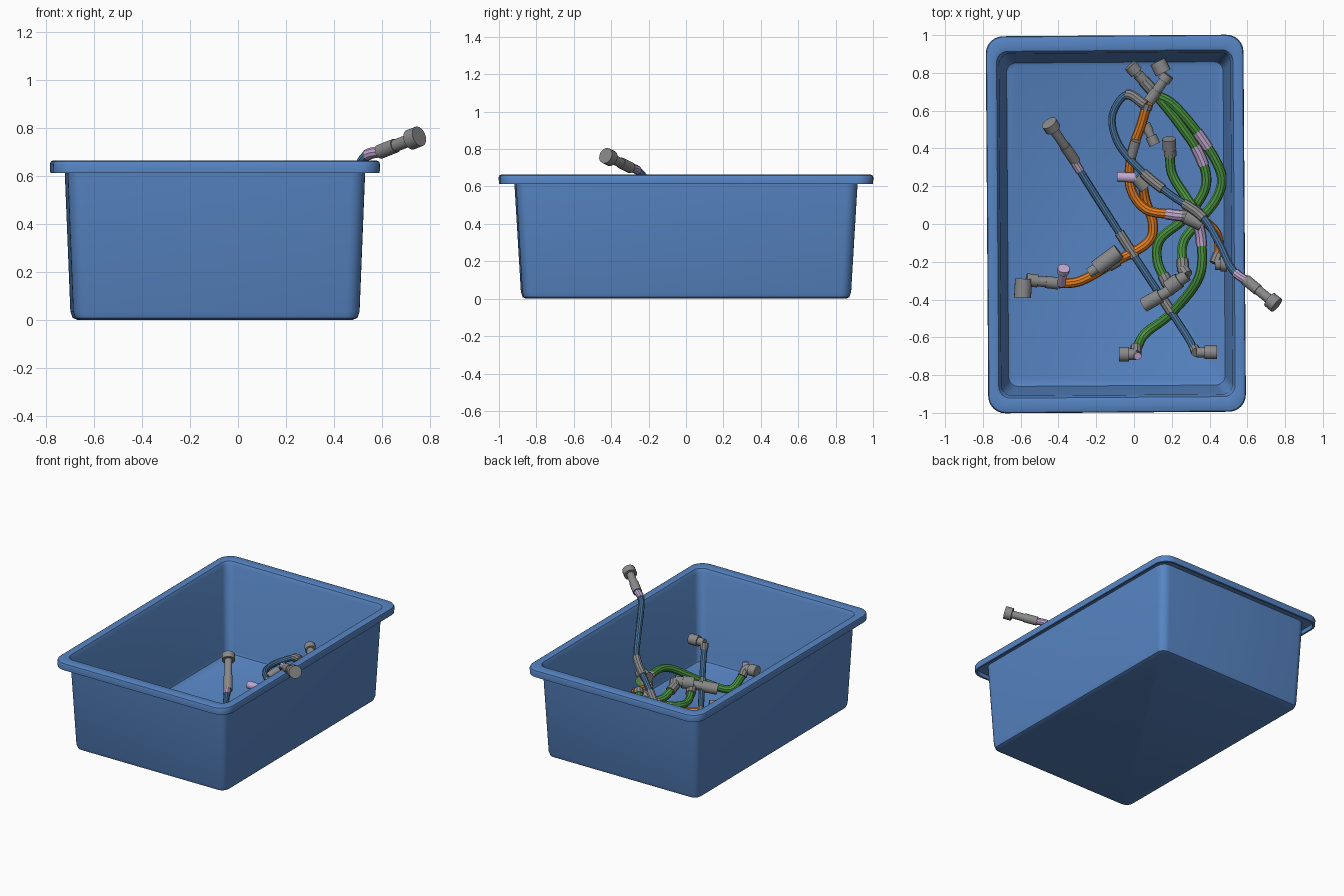
import bpy
import bmesh
import math
from mathutils import Vector, Matrix

cube = bpy.data.objects.get("Cube")
if cube:
    bpy.data.objects.remove(cube, do_unlink=True)


def make_material(name, color):
    material = bpy.data.materials.new(name)
    material.diffuse_color = (*color, 1)
    material.use_nodes = True
    shader = material.node_tree.nodes["Principled BSDF"]
    shader.inputs["Base Color"].default_value = (*color, 1)
    shader.inputs["Roughness"].default_value = .6
    return material


bin_blue = make_material("bin blue", (.095, .235, .55))
hose_blue = make_material("hose blue", (.065, .17, .33))
hose_green = make_material("hose green", (.07, .3, .05))
hose_orange = make_material("hose orange", (.78, .21, .015))
metal_grey = make_material("metal grey", (.25, .25, .25))
sleeve_lilac = make_material("sleeve lilac", (.53, .39, .63))


def finish(obj, material):
    """Give an object its colour and smooth shading with sharp edges kept."""
    obj.data.materials.clear()
    obj.data.materials.append(material)
    bpy.ops.object.select_all(action="DESELECT")
    obj.select_set(True)
    bpy.context.view_layer.objects.active = obj
    bpy.ops.object.shade_smooth_by_angle(angle=math.radians(35))
    return obj


def rounded_ring(bm, half_x, half_y, z, radius, steps=7):
    """One loop of vertices around a rounded rectangle."""
    ring = []
    for corner, (sx, sy) in enumerate([(1, 1), (-1, 1), (-1, -1), (1, -1)]):
        for step in range(steps):
            angle = (corner + step / (steps - 1)) * math.pi / 2
            ring.append(bm.verts.new((
                sx * (half_x - radius) + radius * math.cos(angle),
                sy * (half_y - radius) + radius * math.sin(angle), z)))
    return ring


def build_bin():
    """Tapered open bin with a hooked, overhanging lip."""
    profile = [
        (.568, .85, 0, .04), (.588, .87, .008, .05), (.597, .879, .035, .055),
        (.621, .915, .64, .06),                                # outer wall
        (.664, .98, .64, .08), (.666, .982, .613, .08),        # lip underside
        (.68, .996, .613, .09), (.682, .998, .648, .09),       # lip edge
        (.678, .994, .659, .09), (.668, .984, .664, .085),
        (.637, .93, .664, .07), (.626, .918, .66, .06),        # opening
        (.612, .905, .635, .055),
        (.58, .863, .05, .05), (.573, .856, .03, .05), (.555, .838, .022, .04),
    ]
    bm = bmesh.new()
    rings = [rounded_ring(bm, *section) for section in profile]
    for low, high in zip(rings, rings[1:]):
        for i in range(len(low)):
            j = (i + 1) % len(low)
            bm.faces.new((low[i], low[j], high[j], high[i]))
    bm.faces.new(list(reversed(rings[0])))
    bm.faces.new(rings[-1])
    bmesh.ops.recalc_face_normals(bm, faces=bm.faces)
    mesh = bpy.data.meshes.new("bin")
    bm.to_mesh(mesh)
    bm.free()
    obj = bpy.data.objects.new("bin", mesh)
    bpy.context.collection.objects.link(obj)
    obj.location.x = -.096
    obj.rotation_euler.z = math.radians(.4)
    finish(obj, bin_blue)


def path_point(points, t):
    """Smooth path through the points; t counts points from the start."""
    i = min(max(int(t), 0), len(points) - 2)
    f = t - i
    b, c = points[i], points[i + 1]
    a = points[i - 1] if i else b * 2 - c
    d = points[i + 2] if i + 2 < len(points) else c * 2 - b
    return (b * 2 + (c - a) * f + (a * 2 - b * 5 + c * 4 - d) * f ** 2
            + (b * 3 - a - c * 3 + d) * f ** 3) / 2


def tube(name, points, radius, material):
    """Round capped tube along a list of points."""
    curve = bpy.data.curves.new(name, "CURVE")
    curve.dimensions = "3D"
    curve.bevel_depth = radius
    curve.bevel_resolution = 3
    curve.use_fill_caps = True
    spline = curve.splines.new("POLY")
    spline.points.add(len(points) - 1)
    for target, point in zip(spline.points, points):
        target.co = (*point, 1)
    obj = bpy.data.objects.new(name, curve)
    bpy.context.collection.objects.link(obj)
    bpy.ops.object.select_all(action="DESELECT")
    obj.select_set(True)
    bpy.context.view_layer.objects.active = obj
    bpy.ops.object.convert(target="MESH")
    return finish(bpy.context.view_layer.objects.active, material)


def rod(name, start, end, radius, material=metal_grey):
    """Straight cylinder between two points."""
    start, end = Vector(start), Vector(end)
    bpy.ops.mesh.primitive_cylinder_add(
        vertices=20, radius=radius, depth=(end - start).length,
        location=(start + end) / 2,
        rotation=(end - start).to_track_quat("Z", "Y").to_euler())
    obj = bpy.context.object
    obj.name = name
    return finish(obj, material)


def hose(name, material, radius, points, sleeves=(), ferrules=()):
    """Bent hose with lilac sleeves and grey ferrules on parts of its path."""
    points = [Vector(p) for p in points]
    last = len(points) - 1

    def stretch(start, end, count):
        return [path_point(points, start + (end - start) * k / count)
                for k in range(count + 1)]

    tube(name, stretch(0, last, last * 7), radius, material)
    for start, end in sleeves:
        tube(name + "_sleeve", stretch(start, end, 5), radius + .004, sleeve_lilac)
    for start, end in ferrules:
        tube(name + "_ferrule", stretch(start, end, 5), radius + .007, metal_grey)


def plug(name, base, tip, neck, head, head_length):
    """Straight fitting: a neck that ends in a wider nut."""
    base, tip = Vector(base), Vector(tip)
    axis = (tip - base).normalized()
    rod(name + "_neck", base, tip, neck)
    rod(name + "_collar", base, base.lerp(tip, .4), neck + .004)
    rod(name + "_nut", tip - axis * head_length, tip, head)


def elbow(name, base, bend, tip, radius):
    """Fitting that turns a corner and ends in a nut."""
    tube(name + "_body", [Vector(base), Vector(bend)], radius, metal_grey)
    rod(name + "_arm", bend, tip, radius)
    rod(name + "_nut", Vector(bend).lerp(Vector(tip), .4), tip, radius + .009)


build_bin()

# Blue hose that reaches out over the side of the bin
hose("tall_blue_hose", hose_blue, .02, [
    (.61, -.31, .705), (.52, -.24, .67), (.45, -.1, .49), (.36, .04, .41),
    (.2, .15, .31), (.05, .27, .25), (-.08, .42, .22), (-.115, .57, .21),
    (-.04, .685, .23), (.06, .63, .26)],
    sleeves=[(.1, .8)], ferrules=[(2.9, 3.6), (4.3, 5), (8, 9)])
plug("tall_blue_plug", (.59, -.295, .7), (.755, -.43, .765), .026, .043, .05)

# Blue hose lying from the back right to the front left
hose("long_blue_hose", hose_blue, .02, [
    (-.34, .37, .08), (-.26, .24, .05), (-.03, -.12, .06), (.2, -.47, .11),
    (.29, -.61, .17), (.32, -.67, .24)],
    sleeves=[(0, .8)], ferrules=[(1.8, 2.15), (2.7, 3)])
plug("long_blue_plug", (-.31, .33, .06), (-.45, .535, .2), .025, .043, .045)
elbow("long_blue_elbow", (.32, -.66, .22), (.33, -.68, .26), (.44, -.68, .26), .027)

# Green hoses
hose("front_green_hose", hose_green, .026, [
    (.32, .06, .27), (.355, -.08, .24), (.345, -.28, .23), (.2, -.47, .1),
    (.06, -.58, .04), (.01, -.67, .13)],
    sleeves=[(.45, 1.2)], ferrules=[(0, .45)])
elbow("front_green_elbow", (.01, -.65, .12), (.01, -.69, .16), (-.08, -.69, .16), .03)
rod("front_green_cap", (.01, -.69, .15), (.02, -.7, .2), .02, sleeve_lilac)

hose("inner_green_hose", hose_green, .026, [
    (.05, .76, .24), (.12, .68, .23), (.24, .53, .2), (.35, .36, .17), (.38, .2, .15),
    (.28, .04, .12), (.14, -.08, .09), (.125, -.2, .08), (.18, -.32, .11)],
    sleeves=[(2.7, 3.3)], ferrules=[(0, .7), (7.6, 8)])
plug("inner_green_plug", (.05, .76, .24), (-.02, .84, .26), .025, .036, .05)
elbow("inner_green_elbow", (.17, -.31, .1), (.2, -.345, .13), (.05, -.43, .1), .029)

hose("outer_green_hose", hose_green, .026, [
    (.1, .69, .24), (.21, .63, .22), (.36, .45, .18), (.46, .27, .15), (.44, .14, .13),
    (.34, .01, .11), (.26, -.1, .1), (.26, -.25, .14)],
    sleeves=[(1.8, 2.25)], ferrules=[(6.6, 7)])
plug("outer_green_plug", (.08, .65, .25), (.18, .79, .27), .026, .034, .04)
rod("outer_green_end_nut", (.155, .8, .28), (.125, .86, .28), .043)
elbow("outer_green_elbow", (.26, -.24, .14), (.28, -.27, .16), (.18, -.34, .14), .033)

hose("short_green_hose", hose_green, .026, [
    (.19, .4, .17), (.2, .27, .14), (.27, .15, .15), (.34, .05, .2)],
    ferrules=[(0, .3), (2.7, 3)])
plug("short_green_plug", (.19, .36, .16), (.185, .45, .2), .026, .036, .06)

# Orange hoses
hose("back_orange_hose", hose_orange, .026, [
    (.07, .64, .25), (.04, .53, .22), (-.01, .38, .18), (-.02, .2, .14),
    (.06, .08, .13), (.2, .05, .15), (.34, .03, .17), (.43, -.04, .13),
    (.45, -.13, .1), (.43, -.2, .1)],
    sleeves=[(4.8, 5.4)], ferrules=[(0, .3), (5.4, 6.2)])
elbow("back_orange_elbow", (.45, -.16, .1), (.43, -.21, .11), (.5, -.21, .11), .033)

hose("front_orange_hose", hose_orange, .026, [
    (.04, .25, .14), (.06, .13, .09), (.1, 0, .07), (.07, -.1, .06), (-.1, -.2, .06),
    (-.28, -.3, .06), (-.4, -.315, .06)], ferrules=[(0, .4), (3.9, 4.2)])
plug("front_orange_plug", (-.4, -.315, .06), (-.57, -.295, .08), .028, .034, .06)
rod("front_orange_end_nut", (-.585, -.29, .09), (-.59, -.39, .09), .045)
rod("orange_side_pipe", (-.385, -.32, .08), (-.375, -.25, .15), .022, sleeve_lilac)
rod("orange_side_cap", (-.375, -.255, .14), (-.372, -.235, .16), .032, sleeve_lilac)
rod("orange_valve_body", (-.2, -.235, .11), (-.08, -.145, .12), .043)
rod("orange_valve_stem", (-.24, -.26, .11), (-.2, -.235, .11), .026)

# Loose fittings resting among the hoses
rod("lilac_pipe", (-.09, .25, .19), (.01, .245, .19), .026, sleeve_lilac)
rod("centre_fitting", (.01, .25, .18), (.06, .19, .17), .034)
plug("back_fitting", (.06, .53, .2), (.11, .42, .2), .022, .03, .05)
rod("side_fitting", (-.02, .34, .22), (.01, .44, .25), .026)
rod("manifold", (.27, .04, .3), (.36, 0, .3), .038)
